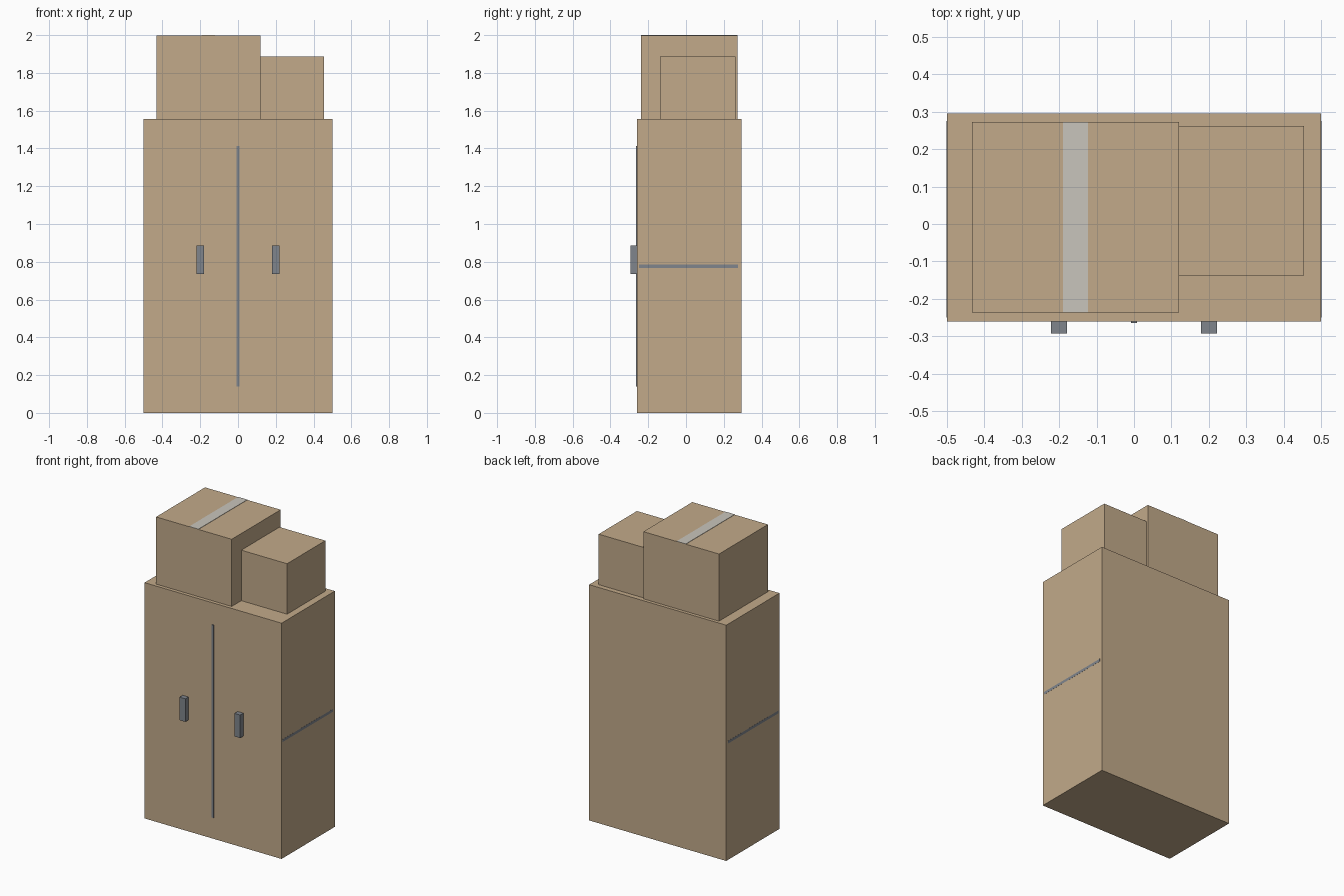
import bpy

if "Cube" in bpy.data.objects:
    bpy.data.objects.remove(bpy.data.objects["Cube"])


def material(name, rgb):
    m = bpy.data.materials.new(name)
    m.diffuse_color = (*rgb, 1.0)
    m.use_nodes = True
    m.node_tree.nodes["Principled BSDF"].inputs["Base Color"].default_value = m.diffuse_color
    return m


CARDBOARD = material("tan board", (0.54, 0.402, 0.254))
METAL = material("grey metal", (0.216, 0.235, 0.265))
TAPE = material("pale tape", (0.584, 0.558, 0.503))


def box(name, x, y, z, mat):
    """Box from its (min, max) range on each axis."""
    bpy.ops.mesh.primitive_cube_add(size=1)
    ob = bpy.context.object
    ob.name = name
    for v in ob.data.vertices:
        v.co = [r[0] if c < 0 else r[1] for c, r in zip(v.co, (x, y, z))]
    ob.data.materials.append(mat)
    return ob


# Cabinet body
TOP = 1.555
box("cabinet_body", (-0.5, 0.5), (-0.26, 0.295), (0, TOP), CARDBOARD)

# Middle shelf, its ends just showing through both sides
box("middle_shelf", (-0.5006, 0.5006), (-0.25, 0.275), (0.767, 0.785), METAL)

# Gap strip between the doors
box("door_gap", (-0.008, 0.008), (-0.265, -0.255), (0.14, 1.412), METAL)

# Door handles
for side, cx in (("left", -0.2), ("right", 0.2)):
    box(side + "_handle", (cx - 0.021, cx + 0.021), (-0.293, -0.255), (0.735, 0.887), METAL)

# Cartons stacked on top, with a strip of tape on the large one
box("large_carton", (-0.432, 0.12), (-0.237, 0.273), (TOP, 1.998), CARDBOARD)
box("small_carton", (0.12, 0.454), (-0.137, 0.262), (TOP, 1.888), CARDBOARD)
box("carton_tape", (-0.19, -0.123), (-0.237, 0.273), (1.994, 2.0), TAPE)
